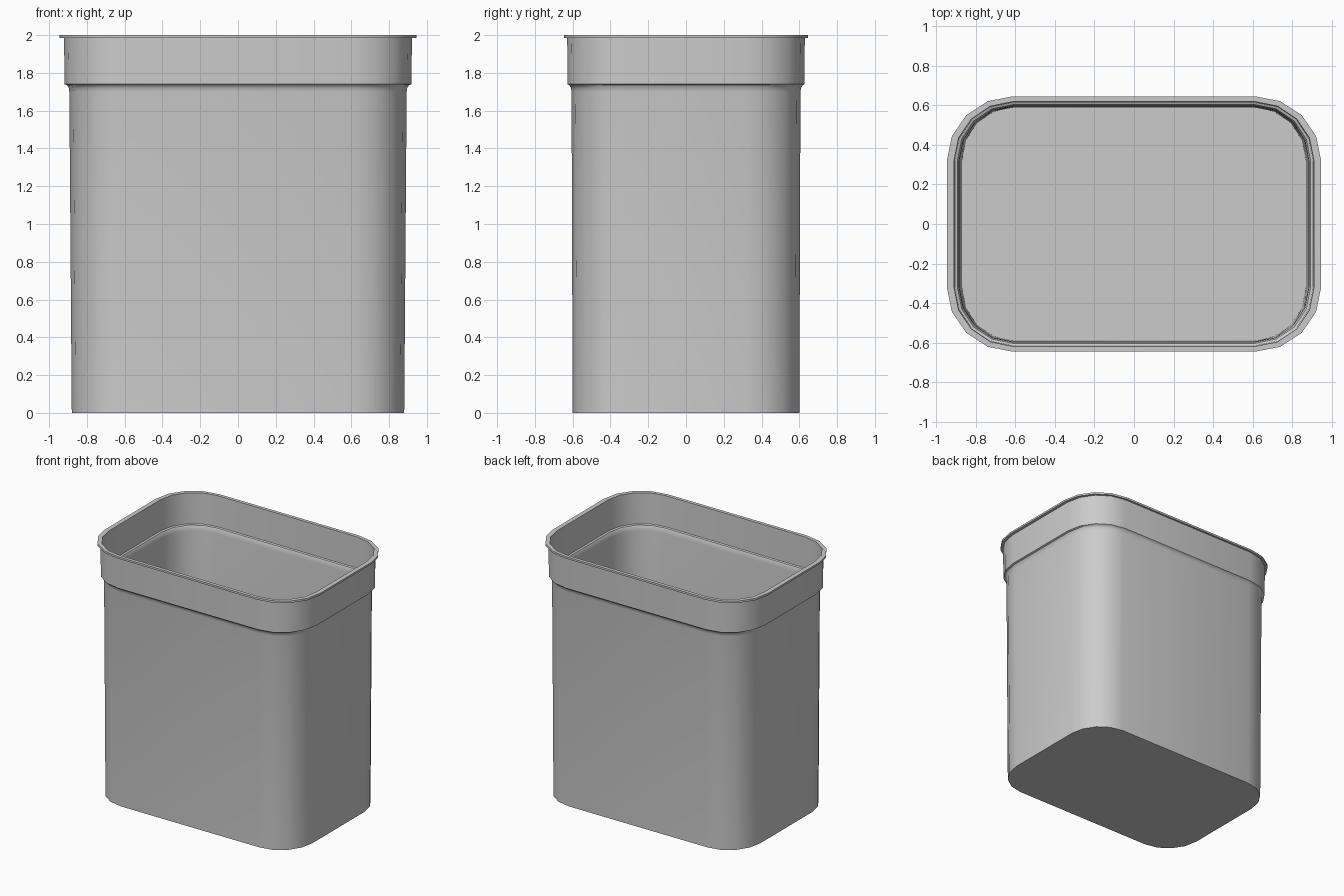
import bpy, bmesh, math

if "Cube" in bpy.data.objects:
    bpy.data.objects.remove(bpy.data.objects["Cube"])

CX, CY = 0.61, 0.32      # corner arc centres
SEG = 4                  # segments per rounded corner

# wall profile: half width, half depth, height; from outer base over the lip to inner floor
PROFILE = [
    (0.88, 0.60, 0.0),
    (0.893, 0.606, 1.70),
    (0.896, 0.609, 1.72),
    (0.905, 0.618, 1.735),
    (0.918, 0.627, 1.74),
    (0.921, 0.629, 1.985),
    (0.945, 0.645, 1.985),
    (0.945, 0.645, 2.0),
    (0.909, 0.618, 2.0),
    (0.905, 0.614, 1.755),
    (0.892, 0.603, 1.75),
    (0.884, 0.597, 1.735),
    (0.881, 0.594, 1.71),
    (0.868, 0.588, 0.015),
]


def ring(bm, hx, hy, z):
    """Rounded rectangle loop of vertices."""
    verts = []
    for quadrant, (sx, sy) in enumerate([(1, 1), (-1, 1), (-1, -1), (1, -1)]):
        for i in range(SEG + 1):
            a = math.pi / 2 * (quadrant + i / SEG)
            verts.append(bm.verts.new((sx * CX + (hx - CX) * math.cos(a),
                                       sy * CY + (hy - CY) * math.sin(a), z)))
    return verts


# loft the container
bm = bmesh.new()
rings = [ring(bm, *p) for p in PROFILE]
for low, high in zip(rings, rings[1:]):
    n = len(low)
    for i in range(n):
        j = (i + 1) % n
        bm.faces.new((low[i], low[j], high[j], high[i]))
bm.faces.new(rings[0][::-1])   # underside
bm.faces.new(rings[-1])        # inner floor
bmesh.ops.recalc_face_normals(bm, faces=bm.faces)

mesh = bpy.data.meshes.new("bin_container")
bm.to_mesh(mesh)
bm.free()
container = bpy.data.objects.new("bin_container", mesh)
bpy.context.collection.objects.link(container)

# plain grey plastic
grey = bpy.data.materials.new("grey_plastic")
grey.diffuse_color = (0.6, 0.6, 0.6, 1.0)
grey.use_nodes = True
grey.node_tree.nodes["Principled BSDF"].inputs["Base Color"].default_value = grey.diffuse_color
mesh.materials.append(grey)

# smooth corners, crisp rim and base
bpy.context.view_layer.objects.active = container
container.select_set(True)
bpy.ops.object.shade_smooth_by_angle(angle=math.radians(35))
